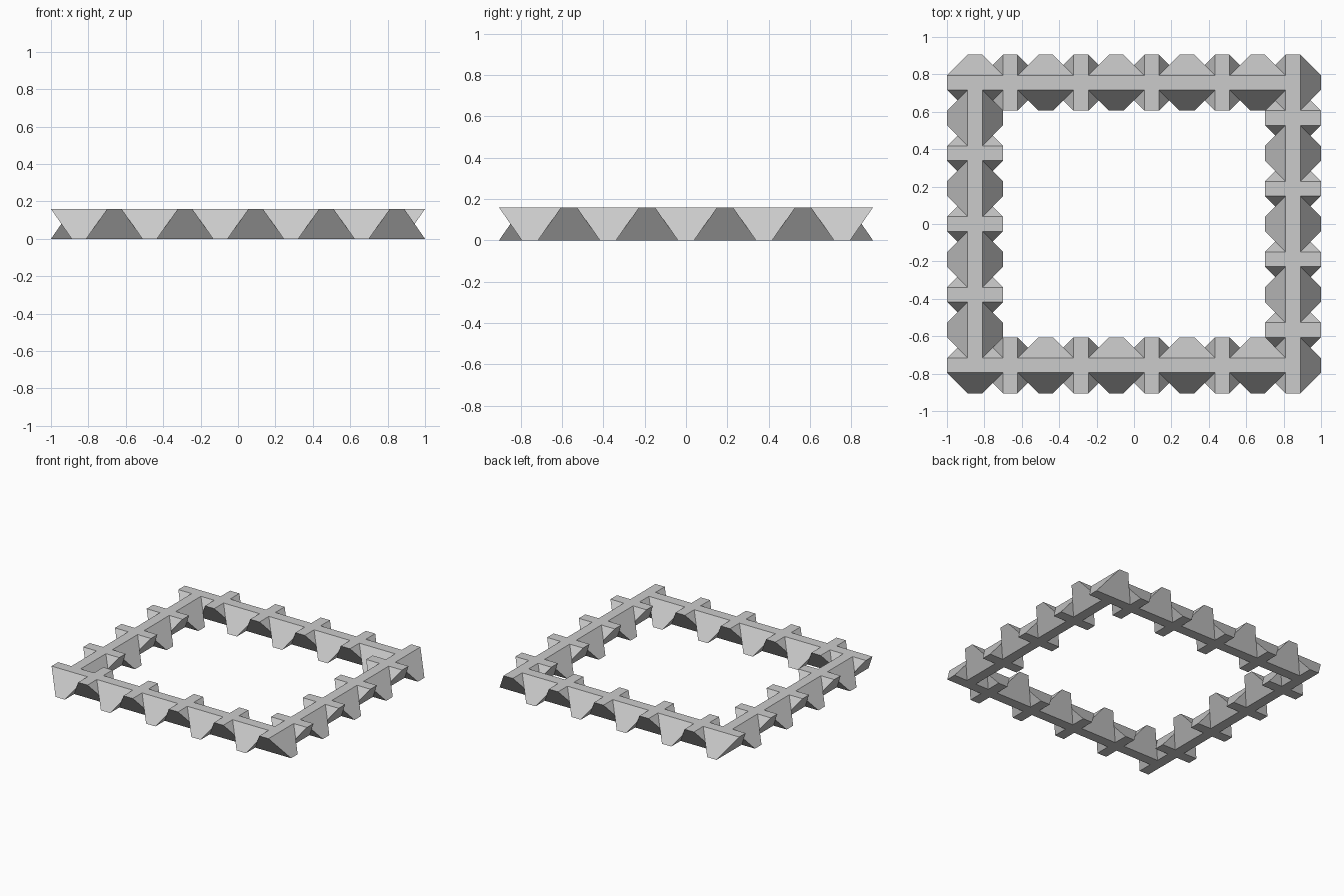
import bpy

if "Cube" in bpy.data.objects:
    bpy.data.objects.remove(bpy.data.objects["Cube"])

LONG, H, NX, NY = 0.30, 0.16, 10, 9
STEP = (2.0 - LONG) / (NX - 1)      # block spacing
SHORT = 2 * STEP - LONG             # neighbours touch along slanted faces


def block_mesh(name, top, bottom):
    """Truncated tetrahedron: crossed rectangles joined by four slanted faces."""
    verts = [(sx * w / 2, sy * d / 2, z)
             for (w, d), z in ((bottom, 0), (top, H))
             for sx, sy in ((-1, -1), (1, -1), (1, 1), (-1, 1))]
    faces = [(3, 2, 1, 0), (4, 5, 6, 7)]
    faces += [(k, (k + 1) % 4, (k + 1) % 4 + 4, k + 4) for k in range(4)]
    mesh = bpy.data.meshes.new(name)
    mesh.from_pydata(verts, [], faces)
    return mesh


# Two orientations of the same interlocking block
kinds = [("block_along_x", block_mesh("block_along_x", (LONG, SHORT), (SHORT, LONG))),
         ("block_along_y", block_mesh("block_along_y", (SHORT, LONG), (LONG, SHORT)))]

# Rectangular ring of blocks in checkerboard alternation
for i in range(NX):
    for j in range(NY):
        if i in (0, NX - 1) or j in (0, NY - 1):
            name, mesh = kinds[(i + j) % 2]
            ob = bpy.data.objects.new(f"{name}_{i}_{j}", mesh)
            ob.location = ((i - (NX - 1) / 2) * STEP, (j - (NY - 1) / 2) * STEP, 0)
            bpy.context.collection.objects.link(ob)
